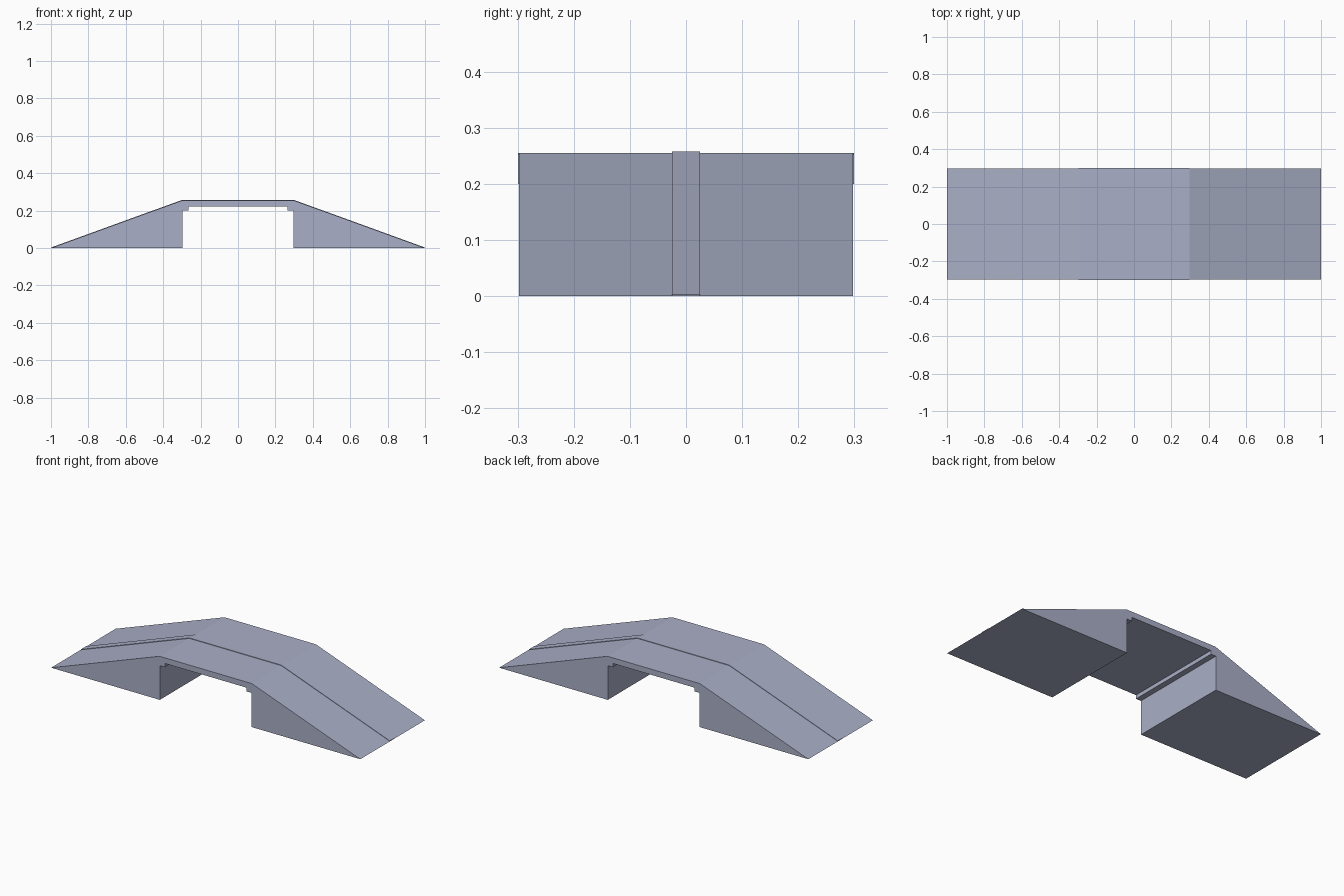
import bpy, bmesh
from mathutils import Vector

if "Cube" in bpy.data.objects:
    bpy.data.objects.remove(bpy.data.objects["Cube"], do_unlink=True)

# Single blue-grey finish
COLOUR = (0.40, 0.43, 0.57, 1)
paint = bpy.data.materials.new("blue_grey")
paint.use_nodes = True
paint.diffuse_color = COLOUR
paint.node_tree.nodes["Principled BSDF"].inputs["Base Color"].default_value = COLOUR

HALF = 0.298   # half the width of the bridge
TOP = 0.255    # height of the deck
EDGE = 0.297   # where ramps meet the deck


def extrude_profile(name, profile, half_width):
    """Solid made from an x-z profile extruded along y."""
    bm = bmesh.new()
    face = bm.faces.new([bm.verts.new((x, -half_width, z)) for x, z in profile])
    moved = bmesh.ops.extrude_face_region(bm, geom=[face])["geom"]
    verts = [v for v in moved if isinstance(v, bmesh.types.BMVert)]
    bmesh.ops.translate(bm, verts=verts, vec=Vector((0, 2 * half_width, 0)))
    bmesh.ops.recalc_face_normals(bm, faces=bm.faces)
    mesh = bpy.data.meshes.new(name)
    bm.to_mesh(mesh)
    bm.free()
    mesh.materials.append(paint)
    obj = bpy.data.objects.new(name, mesh)
    bpy.context.collection.objects.link(obj)
    return obj


def box_profile(x0, x1, z0, z1):
    return [(x0, z0), (x1, z0), (x1, z1), (x0, z1)]


# Ramps and the ledges that carry the deck
for side, s in (("left", 1), ("right", -1)):
    extrude_profile(f"{side}_ramp", [(s * EDGE, 0), (s, 0), (s * EDGE, TOP)], HALF)
    ledge = [(s * x, z) for x, z in box_profile(0.264, EDGE, 0.2, 0.223)]
    extrude_profile(f"{side}_ledge", ledge, HALF + 0.001)

# Flat deck
extrude_profile("deck", box_profile(-EDGE, EDGE, 0.222, TOP), HALF + 0.001)

# Thin raised strip following the middle of the path
LIFT = 0.003
path = [(-0.999, 0), (-EDGE, TOP), (EDGE, TOP), (0.999, 0)]
raised = [(x, z + LIFT) for x, z in reversed(path)]
extrude_profile("centre_strip", path + raised, 0.025)
